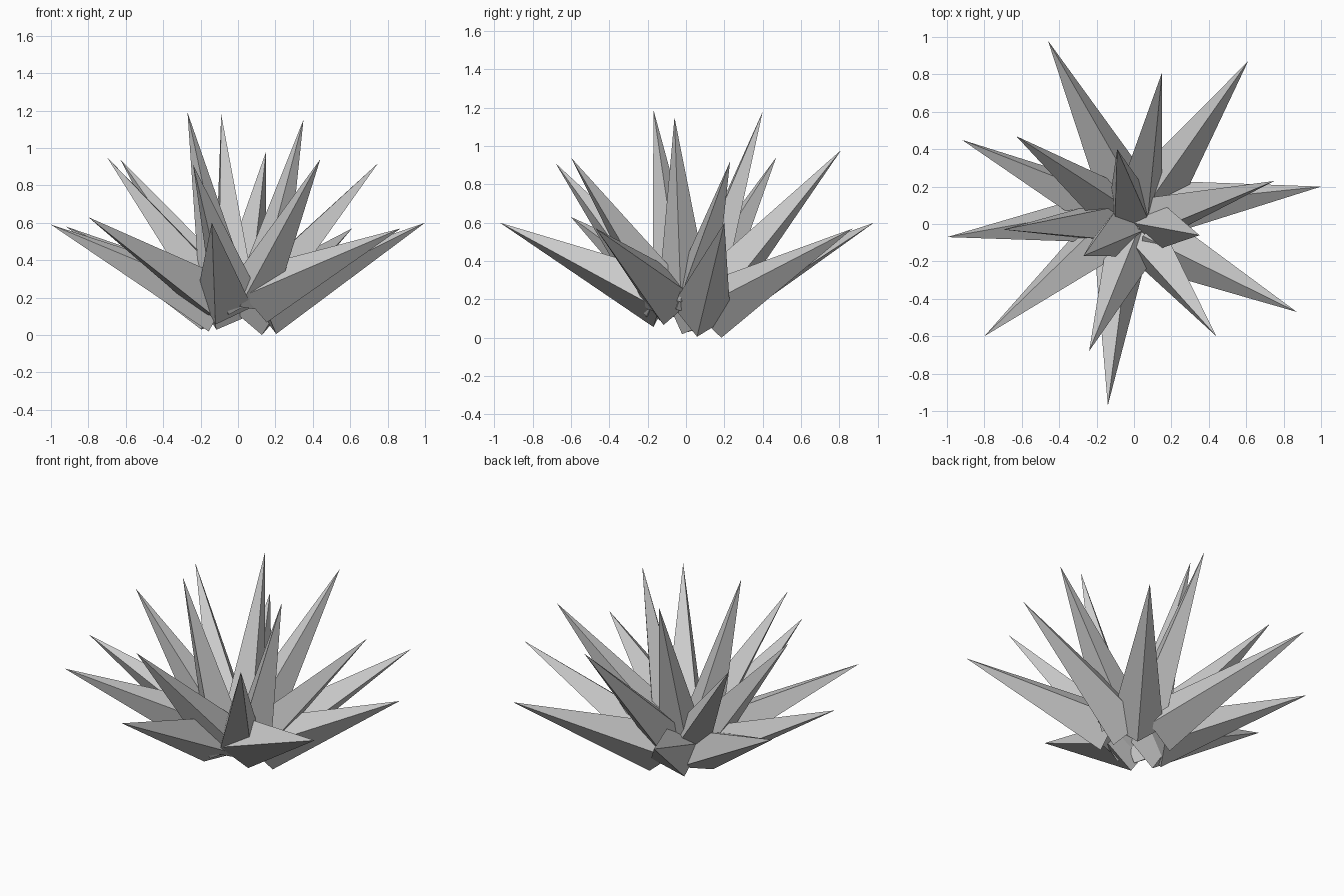
import bpy
import bmesh
from math import radians, sin, cos
from mathutils import Vector

if "Cube" in bpy.data.objects:
    bpy.data.objects.remove(bpy.data.objects["Cube"])

# One plain mineral grey for the whole cluster
grey = bpy.data.materials.new("crystal grey")
grey.use_nodes = True
colour = (0.6, 0.6, 0.6, 1)
grey.diffuse_color = colour
grey.node_tree.nodes["Principled BSDF"].inputs["Base Color"].default_value = colour

SIDES = 4


def spike(name, tip, centre, radius, roll):
    """Closed four-sided shard; roll 0 puts one base corner straight down."""
    tip, centre = Vector(tip), Vector(centre)
    axis = (tip - centre).normalized()
    side = Vector((0, 0, 1)).cross(axis).normalized()
    down = side.cross(axis).normalized()
    if down.z > 0:
        down = -down
    bm = bmesh.new()
    base = []
    for i in range(SIDES):
        a = radians(roll + i * 360 / SIDES)
        base.append(bm.verts.new(centre + radius * (cos(a) * down + sin(a) * side)))
    top = bm.verts.new(tip)
    bm.faces.new(base)
    for i in range(SIDES):
        bm.faces.new((base[i], base[(i + 1) % SIDES], top))
    bmesh.ops.recalc_face_normals(bm, faces=bm.faces)
    mesh = bpy.data.meshes.new(name)
    bm.to_mesh(mesh)
    bm.free()
    mesh.materials.append(grey)
    bpy.context.collection.objects.link(bpy.data.objects.new(name, mesh))


# Each ring: base radius, then tip, base centre and roll of every shard
rings = {
    "outer_spike": (0.155, [
        ((1.0, 0.20, 0.60), (0.13, 0.08, 0.14), -12),
        ((0.61, 0.87, 0.57), (0.09, 0.13, 0.14), 0),
        ((-0.46, 0.98, 0.60), (-0.04, 0.15, 0.16), 20),
        ((-0.92, 0.45, 0.58), (-0.11, 0.05, 0.15), 30),
        ((-1.0, -0.07, 0.59), (-0.10, 0.04, 0.15), 20),
        ((-0.80, -0.60, 0.63), (-0.12, -0.04, 0.21), 30),
        ((-0.14, -0.97, 0.60), (-0.07, -0.11, 0.19), -17),
        ((0.87, -0.47, 0.57), (0.10, -0.09, 0.21), 0)]),
    "middle_spike": (0.14, [
        ((0.75, 0.23, 0.92), (0.11, 0.04, 0.20), 35),
        ((0.15, 0.81, 0.98), (0.02, 0.12, 0.20), 30),
        ((-0.63, 0.47, 0.94), (-0.09, 0.07, 0.20), 20),
        ((-0.70, -0.03, 0.95), (-0.11, 0.01, 0.20), 40),
        ((-0.24, -0.68, 0.91), (-0.01, -0.11, 0.20), 0),
        ((0.44, -0.60, 0.94), (0.07, -0.09, 0.20), 33)]),
    "inner_spike": (0.135, [
        ((-0.09, 0.40, 1.18), (-0.02, 0.08, 0.21), 40),
        ((0.35, -0.06, 1.15), (0.12, -0.01, 0.22), 5),
        ((-0.27, -0.17, 1.19), (-0.07, -0.04, 0.21), -28)]),
}

for ring, (radius, shards) in rings.items():
    for n, (tip, centre, roll) in enumerate(shards, 1):
        spike(f"{ring}_{n}", tip, centre, radius, roll)
